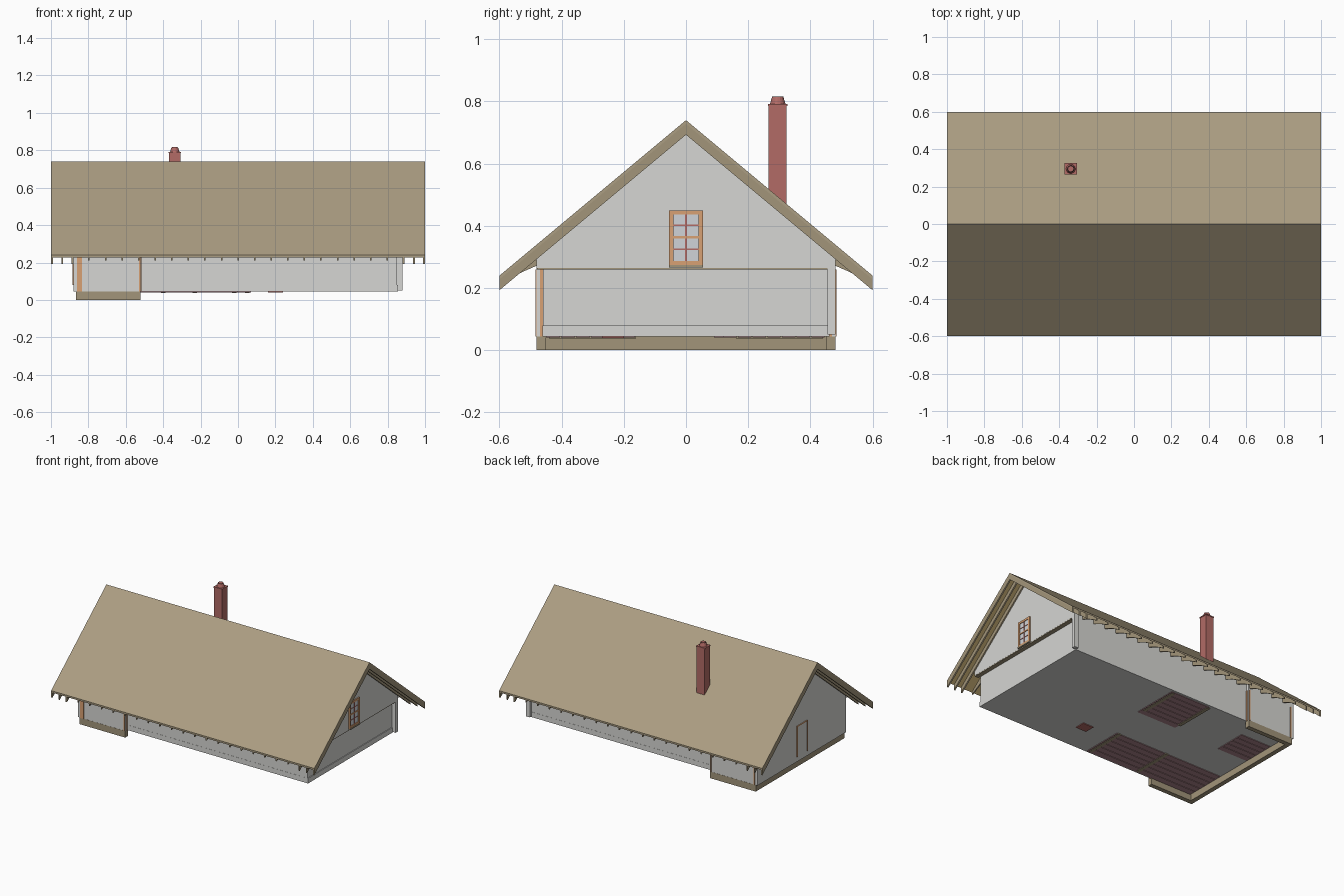
import bpy, bmesh, math

if "Cube" in bpy.data.objects:
    bpy.data.objects.remove(bpy.data.objects["Cube"])


def lin(c):
    c /= 255
    return c / 12.92 if c <= 0.04045 else ((c + 0.055) / 1.055) ** 2.4


def mat(name, r, g, b):
    m = bpy.data.materials.new(name)
    m.diffuse_color = (lin(r), lin(g), lin(b), 1)
    m.use_nodes = True
    m.node_tree.nodes["Principled BSDF"].inputs["Base Color"].default_value = m.diffuse_color
    return m


WALL = mat("plaster white", 214, 214, 211)
ROOF = mat("roof brown", 171, 157, 130)
TIMBER = mat("timber brown", 162, 149, 122)
SOFFIT = mat("soffit tan", 186, 162, 108)
ORANGE = mat("orange wood", 217, 161, 115)
RED = mat("chimney red", 178, 107, 102)
PLUM = mat("floor plum", 172, 132, 138)
GLASS = mat("window glass", 208, 212, 216)
DARK = mat("soot dark", 50, 38, 38)


def finish(name, bm, *mats):
    bmesh.ops.recalc_face_normals(bm, faces=bm.faces)
    me = bpy.data.meshes.new(name)
    bm.to_mesh(me)
    bm.free()
    for m in mats:
        me.materials.append(m)
    ob = bpy.data.objects.new(name, me)
    bpy.context.collection.objects.link(ob)
    return ob


def prism(name, profile, x0, x1, *mats):
    """Extrude a (y, z) profile along x."""
    bm = bmesh.new()
    f = bm.faces.new([bm.verts.new((x0, y, z)) for y, z in profile])
    ext = bmesh.ops.extrude_face_region(bm, geom=[f])["geom"]
    bmesh.ops.translate(bm, vec=(x1 - x0, 0, 0),
                        verts=[v for v in ext if isinstance(v, bmesh.types.BMVert)])
    return finish(name, bm, *mats)


def box(name, x0, x1, y0, y1, z0, z1, m):
    return prism(name, [(y0, z0), (y1, z0), (y1, z1), (y0, z1)], x0, x1, m)


def roof_z(y):
    return 0.74 - abs(y) * 0.5 / 0.6


# roof sheet: one folded profile, tan underneath
T = 0.012
roof = prism("roof", [(-.6, .24), (0, .74), (.6, .24), (.6, .24 - T), (0, .74 - T), (-.6, .24 - T)],
             -1, 1, ROOF, SOFFIT)
for p in roof.data.polygons:
    if p.normal.z < -0.1:
        p.material_index = 1

# full rafters under the gable overhangs
D = 0.047
for s in (-1, 1):
    for i, x in enumerate((0.995, 0.94, 0.884)):
        prism("gable_rafter", [(-.6, .238), (0, .738), (.6, .238), (.6, .24 - D), (0, .74 - D), (-.6, .24 - D)],
              s * x - .005, s * x + .005, TIMBER)

# pointed rafter tails along both eaves
for s in (-1, 1):
    for i in range(19):
        x = -0.797 + i * 0.0886
        prism("rafter_tail", [(s * .598, .235), (s * .598, .212), (s * .53, .25), (s * .45, .285), (s * .45, .36)],
              x - .004, x + .004, TIMBER)

# floor slab and long walls
box("floor_slab", -.86, .855, -.461, .461, .045, .08, WALL)
box("walls", -.86, .85, -.46, .46, .046, .33, WALL)
prism("left_end_wall", [(-.48, .045), (.48, .045), (.48, roof_z(.48) - T), (0, .74 - T), (-.48, roof_z(.48) - T)],
      -.88, -.85, WALL)
prism("right_gable", [(-.48, .265), (.48, .265), (.48, roof_z(.48) - T), (0, .74 - T), (-.48, roof_z(.48) - T)],
      .85, .88, WALL)
box("gable_ledge", .85, .879, -.479, .479, .26, .265, TIMBER)
box("back_corner_board", .85, .88, .455, .48, .05, .28, WALL)

# projecting bays, trimmed posts and U-shaped plinth at the left end
for s in (-1, 1):
    box("bay_wall", -.865, -.52, s * .45, s * .48, .045, .31, WALL)
    box("bay_side_trim", -.522, -.516, s * .457, s * .47, .045, .26, ORANGE)
    box("plinth_side", -.865, -.52, s * .45, s * .481, 0, .045, TIMBER)
    for x in ((-.86, -.835) if s < 0 else (-.86, -.853), (-.53, -.524)):
        box("bay_post", x[0], x[1], s * .478, s * .484, .045, .26, ORANGE)
box("plinth_end", -.867, -.835, -.48, .48, 0, .045, TIMBER)

# gable window: glass, frame, glazing bars and sill
box("window_glass", .878, .883, -.05, .05, .275, .447, GLASS)
for s in (-1, 1):
    box("window_jamb", .878, .888, s * .055, s * .04, .273, .45, ORANGE)
for z0, z1 in ((.273, .287), (.36, .368), (.436, .45)):
    box("window_rail", .878, .8875, -.055, .055, z0, z1, ORANGE)
box("window_mullion", .88, .886, -.003, .003, .28, .44, RED)
for z in (.325, .402):
    box("window_bar", .88, .8855, -.042, .042, z - .002, z + .002, RED)
box("window_sill", .878, .892, -.055, .055, .266, .274, TIMBER)

# door outline on the left end
box("door_panel", -.883, -.88, -.055, .055, .08, .29, WALL)
for s in (-1, 1):
    box("door_jamb", -.886, -.88, s * .051, s * .056, .08, .29, ORANGE)
box("door_head", -.886, -.88, -.056, .056, .286, .291, ORANGE)

# floor boards seen from below: x0, x1, y0, y1 of each patch
for x0, x1, y0, y1 in ((-.23, .07, .12, .45), (-.83, 0, -.45, -.16), (-.83, -.6, .09, .32)):
    n = round((y1 - y0) / .05)
    w = (y1 - y0) / n
    for i in range(n):
        box("floor_board", x0, x1, y0 + i * w, y0 + (i + 1) * w - .004, .041, .0455, PLUM)
for x, y in ((.05, .3), (-.23, .3), (-.02, -.3), (-.4, -.3)):
    box("floor_joist", x - .012, x + .012, y - .14, y + .14, .038, .0455, TIMBER)
box("hearth_base", .16, .24, -.27, -.2, .04, .0455, RED)

# chimney stack, collar and tapered pot with a sooty mouth
CX, CY = -.338, .295
box("chimney", CX - .03, CX + .03, CY - .029, CY + .029, .4, .785, RED)
box("chimney_collar", CX - .033, CX + .033, CY - .031, CY + .031, .785, .792, RED)


def cone(name, r1, r2, z0, z1, m):
    bm = bmesh.new()
    bmesh.ops.create_cone(bm, cap_ends=True, segments=16, radius1=r1, radius2=r2, depth=z1 - z0)
    bmesh.ops.translate(bm, vec=(CX, CY, (z0 + z1) / 2), verts=bm.verts)
    return finish(name, bm, m)


cone("chimney_pot", .025, .018, .792, .815, RED)
cone("chimney_mouth", .018, .0175, .8145, .816, DARK)
cone("chimney_flue", .014, .014, .815, .8165, RED)
